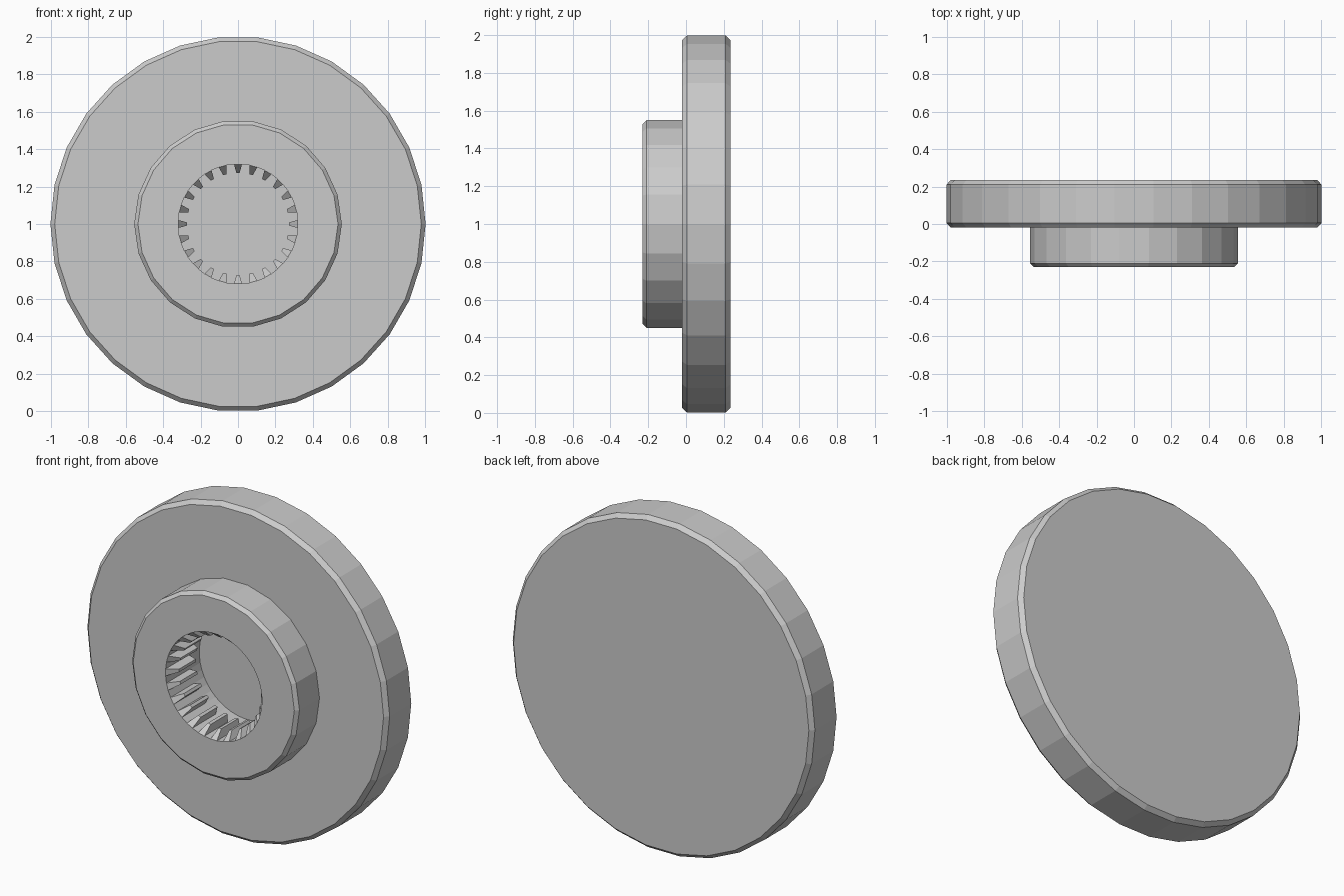
import bpy, bmesh, math

if "Cube" in bpy.data.objects:
    bpy.data.objects.remove(bpy.data.objects["Cube"], do_unlink=True)

CENTRE_Z = 1.0
FRONT = -0.23
BORE_R = 0.32
TEETH = 24

steel = bpy.data.materials.new("plain_grey")
steel.use_nodes = True
grey = (0.6, 0.6, 0.6, 1)
steel.diffuse_color = grey
steel.node_tree.nodes["Principled BSDF"].inputs["Base Color"].default_value = grey


def polar(r, angle, y):
    return (r * math.sin(angle), y, CENTRE_Z + r * math.cos(angle))


def finish(name, bm):
    bmesh.ops.recalc_face_normals(bm, faces=bm.faces)
    mesh = bpy.data.meshes.new(name)
    bm.to_mesh(mesh)
    bm.free()
    mesh.materials.append(steel)
    obj = bpy.data.objects.new(name, mesh)
    bpy.context.collection.objects.link(obj)
    return obj


def turned(name, profile, sides):
    """Closed solid turned about the y axis from (radius, y) pairs."""
    bm = bmesh.new()
    step = math.tau / sides
    rings = [[bm.verts.new(polar(r, (i + 0.5) * step, y)) for i in range(sides)]
             for r, y in profile]
    for a, b in zip(rings, rings[1:]):
        for i in range(sides):
            j = (i + 1) % sides
            bm.faces.new((a[i], a[j], b[j], b[i]))
    bm.faces.new(rings[0])
    bm.faces.new(rings[-1])
    return finish(name, bm)


def combine(target, tool, operation):
    mod = target.modifiers.new(operation.lower(), 'BOOLEAN')
    mod.operation = operation
    mod.solver = 'EXACT'
    mod.object = tool
    bpy.context.view_layer.objects.active = target
    bpy.ops.object.modifier_apply(modifier=mod.name)
    bpy.data.objects.remove(tool, do_unlink=True)


# Wide chamfered disc with a chamfered hub on its front
body = turned("disc_and_hub",
              [(0.98, -0.02), (1.003, 0.005), (1.003, 0.21), (0.98, 0.235)], 30)
hub = turned("hub", [(0.535, FRONT), (0.555, FRONT + 0.02), (0.555, 0.02)], 22)
combine(body, hub, 'UNION')

# Blind bore through the hub into the disc
bore = turned("bore_cutter", [(BORE_R, FRONT - 0.1), (BORE_R, 0.09)], TEETH * 2)
combine(body, bore, 'DIFFERENCE')

# Ring of inward teeth with sloping front ends
bm = bmesh.new()
root_half = math.tau / TEETH / 4
tip_half = root_half * 0.5
tip_r = 0.273
for k in range(TEETH):
    mid = k * math.tau / TEETH
    sections = [(BORE_R, root_half, FRONT), (tip_r, tip_half, FRONT + 0.06),
                (tip_r, tip_half, -0.01), (BORE_R, root_half, -0.01)]
    pairs = [[bm.verts.new(polar(r, mid + s * half, y)) for s in (-1, 1)]
             for r, half, y in sections]
    for a, b in zip(pairs, pairs[1:] + pairs[:1]):
        bm.faces.new((a[0], a[1], b[1], b[0]))
    for side in (0, 1):
        bm.faces.new([p[side] for p in pairs])
finish("bore_teeth", bm)
